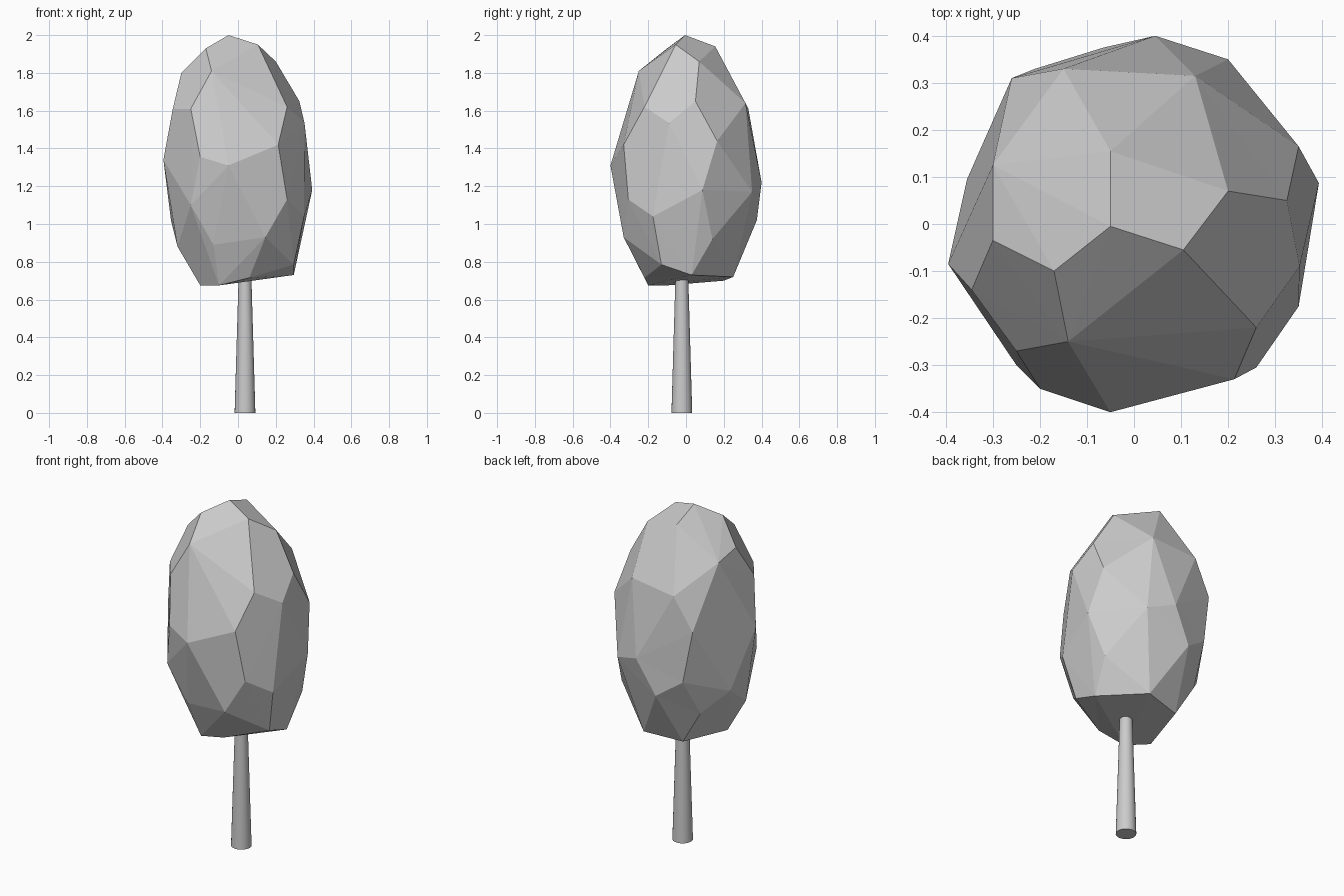
import bpy, bmesh
from mathutils import Vector

if "Cube" in bpy.data.objects:
    bpy.data.objects.remove(bpy.data.objects["Cube"])

# Corner points of the faceted crown, from the top down
POINTS = [
    (-.05, -.005, 2.0), (-.17, -.10, 1.93), (.105, -.055, 1.95), (.20, .07, 1.86),
    (-.05, .155, 1.94), (.13, .315, 1.64), (-.15, .33, 1.61), (-.26, .31, 1.42),
    (-.30, -.035, 1.80), (-.30, .125, 1.77), (-.345, -.14, 1.61), (-.395, -.085, 1.34),
    (-.25, -.27, 1.61), (-.14, -.25, 1.81), (-.20, -.35, 1.355), (-.05, -.40, 1.31),
    (.26, -.22, 1.62), (.213, -.33, 1.42), (.26, -.305, 1.13), (.35, -.175, 1.04),
    (.352, -.09, 1.535), (.325, .05, 1.65), (.393, .087, 1.18), (.35, .165, 1.44),
    (.20, .35, 1.17), (.045, .40, 1.22), (.32, .14, .92), (-.25, -.30, 1.10),
    (-.13, -.28, .89), (-.10, -.20, .675), (-.20, -.10, .675), (.06, -.22, .715),
    (.145, -.33, .93), (.295, .03, .73), (.295, -.13, .785), (-.32, -.10, .88),
    (-.355, .095, 1.02), (-.21, .33, 1.12), (-.065, .375, 1.02), (-.24, .21, .90),
    (-.12, .20, .70), (.10, .25, .72),
]


def finish(bm, name):
    mesh = bpy.data.meshes.new(name)
    bmesh.ops.recalc_face_normals(bm, faces=bm.faces)
    bm.to_mesh(mesh)
    bm.free()
    obj = bpy.data.objects.new(name, mesh)
    bpy.context.collection.objects.link(obj)
    return obj


# Crown: skin the points while nudged towards an ellipsoid, then restore them,
# so slightly sunken corners stay part of the surface
centre, radii = Vector((0, 0, 1.34)), Vector((.41, .41, .68))
bm = bmesh.new()
original = {}
for p in POINTS:
    p = Vector(p)
    d = p - centre
    unit = Vector(a / r for a, r in zip(d, radii)).normalized()
    shell = centre + Vector(a * r for a, r in zip(unit, radii))
    original[bm.verts.new(p.lerp(shell, .3))] = p
bmesh.ops.convex_hull(bm, input=list(bm.verts))
for v, p in original.items():
    if v.is_valid:
        v.co = p
bmesh.ops.delete(bm, geom=[v for v in bm.verts if not v.link_faces], context='VERTS')
finish(bm, "crown")

# Trunk: tapered post reaching a little into the crown
bm = bmesh.new()
bmesh.ops.create_cone(bm, cap_ends=True, segments=24, radius1=.055, radius2=.033, depth=.75)
bmesh.ops.translate(bm, verts=bm.verts, vec=(.037, -.022, .375))
trunk = finish(bm, "trunk")
bpy.context.view_layer.objects.active = trunk
trunk.select_set(True)
bpy.ops.object.shade_smooth_by_angle()
